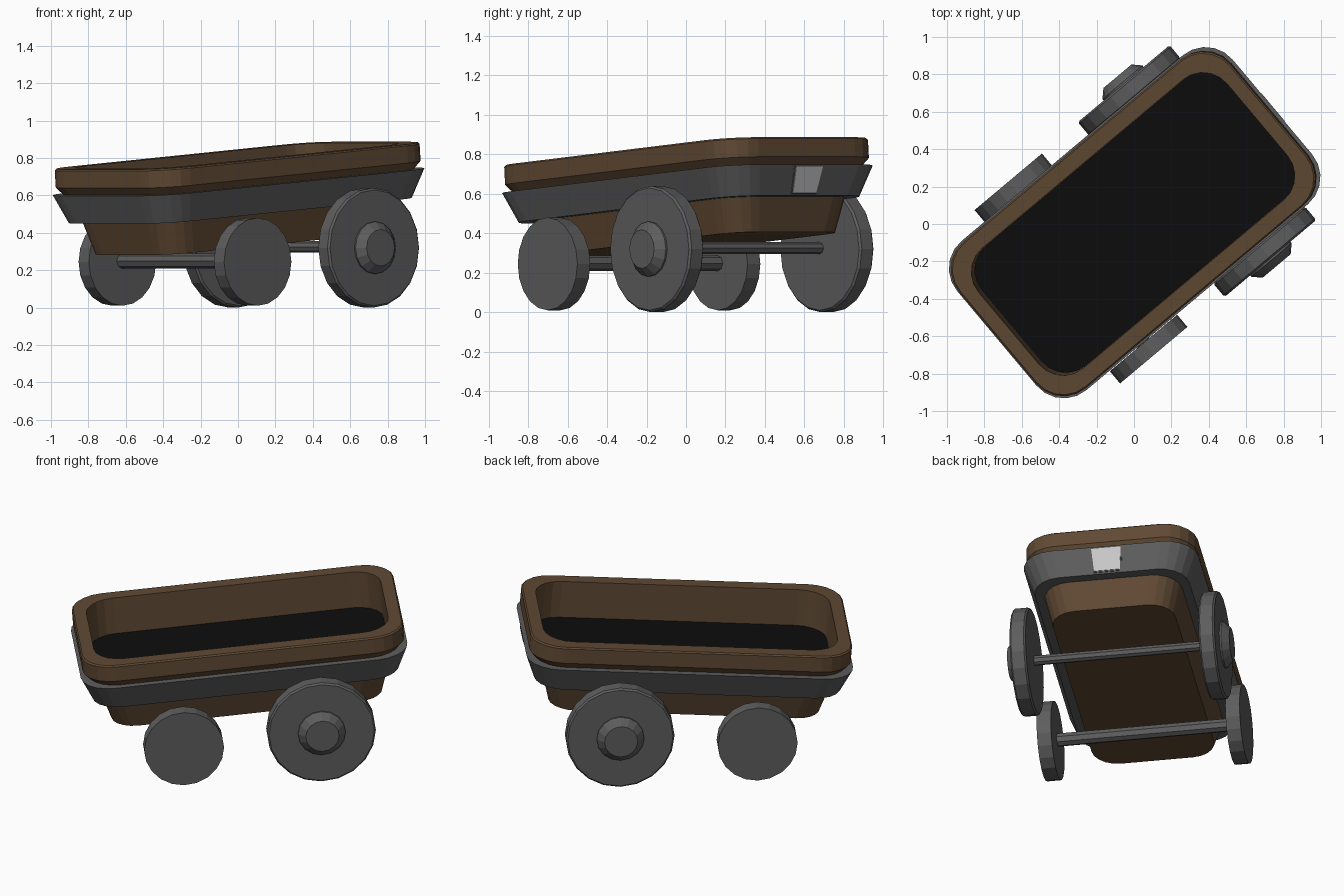
import bpy, bmesh
from math import radians, cos, sin, pi, tau
from mathutils import Matrix, Vector

if "Cube" in bpy.data.objects:
    bpy.data.objects.remove(bpy.data.objects["Cube"])

HEADING = Matrix.Rotation(radians(40), 4, 'Z')          # whole cart is turned
BODY = (Matrix.Translation((-0.005, 0, 0.813)) @ HEADING
        @ Matrix.Rotation(radians(-4.5), 4, 'Y'))       # tub leans down to the front


def material(name, rgb):
    m = bpy.data.materials.new(name)
    m.diffuse_color = (*rgb, 1)
    m.use_nodes = True
    m.node_tree.nodes["Principled BSDF"].inputs["Base Color"].default_value = m.diffuse_color
    return m


WOOD = material("wood", (0.115, 0.066, 0.033))
IRON = material("iron", (0.11, 0.11, 0.11))
BLACK = material("black", (0.004, 0.004, 0.004))
PALE = material("pale", (0.65, 0.65, 0.65))


def loft(name, rings, matrix, mat, caps=True, closed=False):
    """Skin a list of point rings; cap the ends or join last ring to first."""
    bm = bmesh.new()
    loops = [[bm.verts.new(p) for p in ring] for ring in rings]
    pairs = list(zip(loops, loops[1:]))
    if closed:
        pairs.append((loops[-1], loops[0]))
    for a, b in pairs:
        n = len(a)
        for i in range(n):
            j = (i + 1) % n
            bm.faces.new((a[i], a[j], b[j], b[i]))
    if caps and not closed:
        bm.faces.new(loops[0])
        if len(loops) > 1:
            bm.faces.new(loops[-1])
    bmesh.ops.recalc_face_normals(bm, faces=bm.faces)
    me = bpy.data.meshes.new(name)
    bm.to_mesh(me)
    bm.free()
    me.materials.append(mat)
    ob = bpy.data.objects.new(name, me)
    ob.matrix_world = matrix
    bpy.context.collection.objects.link(ob)
    return ob


def round_rect(z, lx, ly, r, seg=5):
    """Rounded rectangle of half sizes lx, ly at height z."""
    pts = []
    for k, (sx, sy) in enumerate(((1, 1), (-1, 1), (-1, -1), (1, -1))):
        for i in range(seg + 1):
            a = k * pi / 2 + i * pi / 2 / seg
            pts.append(Vector((sx * (lx - r) + r * cos(a), sy * (ly - r) + r * sin(a), z)))
    return pts


def lathe(name, profile, u, z, mat, sides, side=1):
    """Turn (radius, v) pairs around the sideways axle direction."""
    rings = [[Vector((r * sin(tau * i / sides), v * side, -r * cos(tau * i / sides)))
              for i in range(sides)] for r, v in profile]
    return loft(name, rings, HEADING @ Matrix.Translation((u, 0, z)), mat)


# Tub: flared outside, upright rim, hollow inside
loft("tub", [round_rect(*s) for s in (
    (-0.47, 0.80, 0.365, 0.15), (-0.29, 0.85, 0.41, 0.165), (-0.14, 0.92, 0.48, 0.18),
    (-0.10, 0.95, 0.51, 0.19), (-0.008, 0.95, 0.51, 0.19), (0, 0.942, 0.502, 0.185),
    (0, 0.87, 0.42, 0.17), (-0.24, 0.87, 0.42, 0.17))], BODY, WOOD)

# Dark floor inside the tub
loft("tub_floor", [round_rect(-0.23, 0.868, 0.418, 0.17)], BODY, BLACK)

# Metal band around the tub
loft("band", [round_rect(*s) for s in (
    (-0.14, 0.965, 0.52, 0.19), (-0.294, 0.905, 0.46, 0.17),
    (-0.294, 0.84, 0.40, 0.16), (-0.14, 0.91, 0.47, 0.18))], BODY, IRON, closed=True)


def tail_plate(name, top, bottom, half_top, half_bottom, proud, mat):
    """Tapered plate lying on the sloping back of the band."""
    def x(z):
        return 0.965 + (z + 0.14) * 0.06 / 0.154
    rings = [[Vector((x(z) + off, y, z)) for y, z in (
        (-half_bottom, bottom), (half_bottom, bottom), (half_top, top), (-half_top, top))]
        for off in (-0.01, proud)]
    loft(name, rings, BODY, mat)


# Pale plate with its thin frame
tail_plate("plate_frame", -0.145, -0.285, 0.097, 0.085, 0.003, IRON)
tail_plate("plate", -0.152, -0.278, 0.088, 0.077, 0.006, PALE)

# Wheels on both sides
for side, label in ((1, "left"), (-1, "right")):
    lathe("back_wheel_" + label, ((0.31, 0.515), (0.32, 0.525), (0.32, 0.60), (0.31, 0.61)),
          0.44, 0.32, IRON, 20, side)
    lathe("hub_" + label, ((0.14, 0.60), (0.14, 0.62), (0.098, 0.662)),
          0.44, 0.32, IRON, 16, side)
    lathe("front_wheel_" + label, ((0.235, 0.52), (0.235, 0.605)),
          -0.37, 0.245, IRON, 20, side)

# Axles
lathe("back_axle", ((0.03, -0.53), (0.03, 0.53)), 0.44, 0.325, IRON, 8)
lathe("front_axle", ((0.04, -0.53), (0.04, 0.53)), -0.37, 0.248, IRON, 8)
